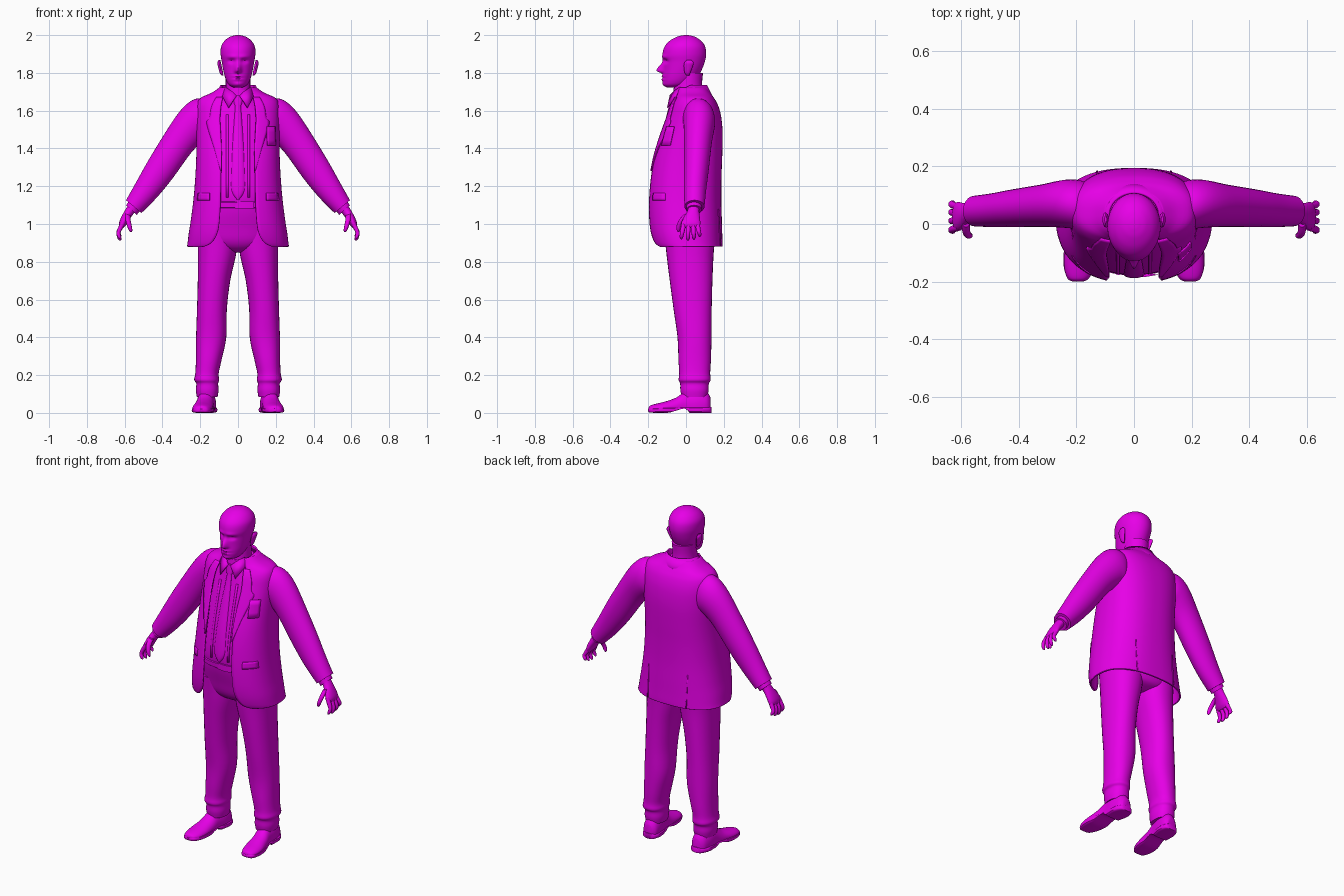
import bpy, bmesh, math
from mathutils import Vector, Matrix

mat = bpy.data.materials.new("bright magenta")
mat.diffuse_color = (0.8, 0.0, 0.8, 1)


def make(name, verts, faces, thick=0.0, angle=40):
    bm = bmesh.new()
    vs = [bm.verts.new(v) for v in verts]
    for f in faces:
        bm.faces.new([vs[i] for i in f])
    bmesh.ops.recalc_face_normals(bm, faces=bm.faces[:])
    me = bpy.data.meshes.new(name)
    bm.to_mesh(me)
    bm.free()
    me.materials.append(mat)
    me.shade_smooth()
    me.set_sharp_from_angle(angle=math.radians(angle))
    ob = bpy.data.objects.new(name, me)
    bpy.context.collection.objects.link(ob)
    if thick:
        m = ob.modifiers.new("cloth thickness", 'SOLIDIFY')
        m.thickness, m.offset = thick, 0
    return ob


def spline(keys, k):
    """Smooth interpolation through key tuples, k steps per span."""
    out = []
    for i in range(len(keys) - 1):
        p = [keys[max(0, min(len(keys) - 1, j))] for j in (i - 1, i, i + 1, i + 2)]
        for s in range(k):
            t = s / k
            out.append(tuple(b + .5 * t * (c - a + t * (2*a - 5*b + 4*c - d + t * (3*(b - c) + d - a)))
                             for a, b, c, d in zip(*p)))
    return out + [keys[-1]]


def spow(v, p):
    return math.copysign(abs(v) ** p, v)


def grid_faces(rows, n, closed=True):
    f = [(r*n + i, r*n + (i+1) % n, (r+1)*n + (i+1) % n, (r+1)*n + i)
         for r in range(rows - 1) for i in range(n if closed else n - 1)]
    if closed:
        f += [tuple(range(n)), tuple(range((rows-1)*n, rows*n))]
    return f


def loft(name, keys, n=24, k=4, p=1.0, both=False, warp=None):
    """Closed tube; key = x, y, z, half width, half depth, tilt about y (degrees)."""
    rings = spline(keys, k)
    pts = []
    for x, y, z, a, b, t in rings:
        t = math.radians(t)
        for i in range(n):
            w = 2 * math.pi * i / n
            u, v = a * spow(math.cos(w), p), b * spow(math.sin(w), p)
            q = Vector((x + u * math.cos(t), y + v, z + u * math.sin(t)))
            pts.append(warp(q) if warp else q)
    f = grid_faces(len(rings), n)
    if both:
        make("left_" + name, pts, f)
        make("right_" + name, [(-q[0], q[1], q[2]) for q in pts], f)
    else:
        make(name, pts, f)


def upright(rows):
    """z, half width, front y, back y -> loft keys."""
    return [(0, (f + b) / 2, z, w, (b - f) / 2, 0) for z, w, f, b in rows]


# ---- head with nose, brow, eye sockets and lips
def face(q):
    if q.y > -0.04:
        return q
    def bump(x, z, sx, sz):
        return math.exp(-((abs(q.x) - x) / sx) ** 2 - ((q.z - z) / sz) ** 2)
    d = -.036 * bump(0, 1.812, .016, .034 if q.z > 1.812 else .012)
    d += .013 * bump(.034, 1.862, .018, .011) - .004 * bump(.034, 1.86, .009, .005)
    d -= .006 * bump(.03, 1.885, .03, .01)
    d -= .007 * bump(0, 1.782, .024, .007) + .007 * bump(0, 1.765, .022, .007)
    d += .004 * bump(0, 1.7735, .028, .004) - .005 * bump(0, 1.74, .022, .013)
    return Vector((q.x, q.y + d, q.z))


loft("head", upright([(1.722, .022, -.10, -.03), (1.735, .046, -.117, .01), (1.755, .06, -.122, .04),
                      (1.785, .071, -.122, .066), (1.82, .079, -.12, .085), (1.86, .086, -.12, .10),
                      (1.90, .092, -.124, .107), (1.94, .089, -.113, .101), (1.97, .071, -.086, .08),
                      (1.99, .044, -.05, .05), (1.998, .02, -.022, .024), (2.0, .003, -.003, .005)]),
     n=112, k=7, warp=face)
loft("ear", [(.082, .01, 1.785, .004, .006, 0), (.088, .008, 1.80, .009, .015, 0),
             (.096, .012, 1.835, .010, .024, 0), (.1, .016, 1.855, .009, .024, 0),
             (.098, .016, 1.868, .004, .012, 0)], n=16, both=True)
loft("neck", upright([(1.60, .085, -.06, .10), (1.68, .07, -.068, .09), (1.74, .065, -.062, .085),
                      (1.80, .066, -.05, .09)]))

# ---- jacket shell, open at the front: z, half width, front y, back y, opening half width
JACKET = spline([(.88, .266, -.165, .19, .185), (.90, .263, -.178, .19, .14), (.95, .257, -.191, .188, .11),
                 (1.02, .246, -.199, .186, .098), (1.13, .232, -.20, .183, .092), (1.25, .222, -.19, .184, .09),
                 (1.36, .217, -.17, .188, .09), (1.48, .217, -.133, .19, .098), (1.57, .218, -.10, .182, .10),
                 (1.63, .214, -.078, .165, .098), (1.665, .195, -.058, .145, .088), (1.69, .14, -.05, .127, .075),
                 (1.72, .095, -.045, .108, .06)], 4)
P = .82


def jacket_y(x, z, back=False):
    for a, b in zip(JACKET, JACKET[1:]):
        if a[0] <= z <= b[0] + 1e-6:
            t = (z - a[0]) / (b[0] - a[0])
            _, w, f, r, _ = [s + (e - s) * t for s, e in zip(a, b)]
            s = min(1, abs(x) / w) ** (1 / P)
            c = math.sqrt(max(0, 1 - s * s)) ** P
            return (f + r) / 2 + (r - f) / 2 * (c if back else -c)


pts, N = [], 72
for z, w, f, b, o in JACKET:
    t0 = math.asin((o / w) ** (1 / P))
    for i in range(N):
        t = t0 + (2 * math.pi - 2 * t0) * i / (N - 1)
        pts.append((w * spow(math.sin(t), P), (f + b) / 2 - (b - f) / 2 * spow(math.cos(t), P), z))
make("jacket", pts, grid_faces(len(JACKET), N, False), .008)


def patch(name, rows, off=.008, back=False, cols=6):
    """Thin panel laid on the jacket; row = z, x start, x end."""
    rows = spline(rows, 3)
    pts = []
    for z, a, b in rows:
        for i in range(cols):
            x = a + (b - a) * i / (cols - 1)
            pts.append((x, jacket_y(x, z, back) + (off if back else -off), z))
    make(name, pts, grid_faces(len(rows), cols, False), .006)


for side, s in (("left", 1), ("right", -1)):
    patch(side + "_lapel", [(z, s * a, s * b) for z, a, b in
                            ((1.28, .086, .092), (1.40, .087, .125), (1.53, .094, .165), (1.56, .095, .15),
                             (1.62, .09, .14), (1.67, .08, .115))])
    patch(side + "_pocket_flap", [(1.125, s * .15, s * .215), (1.165, s * .15, s * .21)], .006)
    patch(side + "_back_vent", [(.885, s * .125, s * .131), (1.08, s * .128, s * .131)], .005, True)
patch("breast_pocket", [(1.415, .155, .198), (1.515, .152, .196)], .012)

# ---- jacket collar: band standing round the back of the neck
pts, N = [], 32
for z, w, f, b in ((1.665, .128, -.04, .142), (1.695, .112, -.05, .128), (1.735, .088, -.05, .108)):
    for i in range(N):
        t = .75 + (2 * math.pi - 1.5) * i / (N - 1)
        drop = .035 * max(0, math.cos(t))
        pts.append((w * math.sin(t), (f + b) / 2 - (b - f) / 2 * math.cos(t), z - drop))
make("jacket_collar", pts, grid_faces(3, N, False), .008)

# ---- shirt, collar points and tie
SHIRT = [(1.08, .19, -.165, .15), (1.15, .195, -.176, .15), (1.25, .195, -.168, .155), (1.36, .19, -.147, .16),
         (1.48, .185, -.117, .16), (1.57, .17, -.092, .14), (1.63, .13, -.078, .12), (1.68, .085, -.07, .10),
         (1.71, .074, -.066, .093)]
loft("shirt", upright(SHIRT), n=40, p=.85)


def shirt_front(z):
    return min(spline(SHIRT, 8), key=lambda r: abs(r[0] - z))[2]


loft("tie", [(0, shirt_front(z) - .003, z, w, .009, 0) for z, w in
             ((1.13, .006), (1.18, .034), (1.30, .033), (1.45, .027), (1.58, .018), (1.625, .015),
              (1.632, .019), (1.665, .025), (1.68, .02))], n=12)
for side, s in (("left", 1), ("right", -1)):
    make(side + "_collar_point", [(s * .008, -.084, 1.68), (s * .05, -.098, 1.615), (s * .082, -.05, 1.675),
                                  (s * .066, -.03, 1.725), (s * .03, -.066, 1.70)], [(0, 1, 2, 3, 4)], .006)
    # shirt placket fold
    make(side + "_shirt_fold", [(s * x, shirt_front(z) - .002 + abs(x) * .08, z)
                                for z in (1.14, 1.22, 1.3, 1.4, 1.5, 1.58) for x in (.05, .062)],
         grid_faces(6, 2, False), .006)

# ---- belt with buckle
loft("belt", upright([(1.085, .196, -.172, .155), (1.088, .2, -.176, .158), (1.115, .2, -.178, .158),
                      (1.118, .196, -.174, .155)]), n=40, k=1, p=.85)
loft("belt_buckle", [(.035, -.176, 1.083, .05, .008, 0), (.035, -.176, 1.12, .05, .008, 0)], n=4, k=1)

# ---- trousers: hips and legs
loft("trouser_hips", upright([(.85, .03, -.04, .08), (.87, .13, -.085, .135), (.91, .195, -.115, .155),
                              (.98, .21, -.135, .165), (1.05, .205, -.155, .16), (1.10, .195, -.165, .153)]),
     n=40, p=.85)
loft("trouser_leg", [(.163, .045, .085, .055, .068, 0), (.163, .045, .12, .06, .075, 0),
                     (.163, .045, .155, .058, .076, 0), (.166, .046, .175, .066, .085, 0),
                     (.164, .046, .21, .062, .082, 0), (.155, .046, .28, .068, .086, 0),
                     (.142, .045, .40, .08, .09, 0), (.138, .035, .55, .079, .101, 0),
                     (.127, .027, .70, .086, .113, 0), (.113, .022, .82, .099, .123, 0),
                     (.108, .02, .90, .105, .13, 0), (.108, .015, .98, .10, .135, 0)], n=32, p=.9, both=True)


# ---- shoes: lofted along the foot, flattened at the ground
def shoe(q):
    y = q.z
    return Vector((q.x - .09 * (y - .05), y, max(0.024 if y > -.1 else .012, q.y)))


def sole(q):
    y = q.z
    lift = .022 * max(0, min(1, (.02 - y) / .02)) * max(0, min(1, (y + .09) / .07))
    return Vector((q.x - .09 * (y - .05), y, max(lift, q.y)))


loft("shoe", [(.172, .02, -.198, .012, .006, 0), (.172, .022, -.19, .032, .016, 0), (.172, .022, -.16, .048, .026, 0),
              (.172, .026, -.11, .054, .034, 0), (.17, .032, -.05, .05, .05, 0), (.168, .042, .0, .046, .075, 0),
              (.168, .045, .06, .05, .085, 0), (.168, .042, .11, .044, .07, 0), (.168, .035, .13, .025, .045, 0)],
     n=28, both=True, warp=shoe)
loft("shoe_sole", [(.172, .014, -.2, .014, .006, 0), (.172, .014, -.19, .036, .012, 0), (.172, .014, -.15, .053, .014, 0),
                   (.172, .015, -.1, .058, .015, 0), (.17, .016, -.03, .05, .016, 0), (.168, .016, .02, .05, .016, 0),
                   (.168, .016, .08, .056, .016, 0), (.168, .016, .125, .04, .016, 0), (.168, .016, .135, .02, .016, 0)],
     n=20, p=.5, both=True, warp=sole)

# ---- sleeves and shirt cuffs
loft("sleeve", [(.15, .06, 1.575, .085, .075, 82), (.19, .067, 1.555, .113, .085, 72),
                (.24, .07, 1.525, .103, .083, 58), (.31, .064, 1.44, .088, .074, 42),
                (.41, .055, 1.29, .08, .066, 37), (.485, .048, 1.18, .068, .059, 37),
                (.552, .045, 1.092, .053, .053, 40)], n=32, both=True)
loft("shirt_cuff", [(.54, .043, 1.105, .04, .042, 40), (.564, .042, 1.074, .038, .04, 42)], n=24, k=2, both=True)

# ---- hands: palm, four curled fingers and thumb
loft("palm", [(.55, .042, 1.10, .026, .03, 42), (.575, .038, 1.065, .024, .032, 38),
              (.597, .03, 1.03, .022, .044, 32), (.612, .026, 1.0, .019, .05, 22),
              (.618, .026, .982, .011, .042, 15)], n=24, both=True)
for name, y, dz, spread in (("index", -.012, .002, -.012), ("middle", .013, -.005, -.003),
                            ("ring", .037, 0, .005), ("little", .06, .014, .012)):
    loft(name + "_finger", [(.606, y, 1.012, .012, .012, 25), (.622, y + spread * .3, .98, .012, .0125, 15),
                            (.633, y + spread * .7, .952 + dz / 2, .0105, .011, 0),
                            (.628, y + spread, .93 + dz, .0095, .01, -15),
                            (.621, y + spread, .918 + dz, .004, .004, -25)], n=12, both=True)
loft("thumb", [(.582, .005, 1.05, .014, .016, 20), (.582, -.022, 1.022, .014, .015, 10),
               (.575, -.038, .99, .012, .012, -5), (.568, -.04, .967, .009, .009, -10),
               (.565, -.039, .957, .003, .003, -10)], n=12, both=True)
